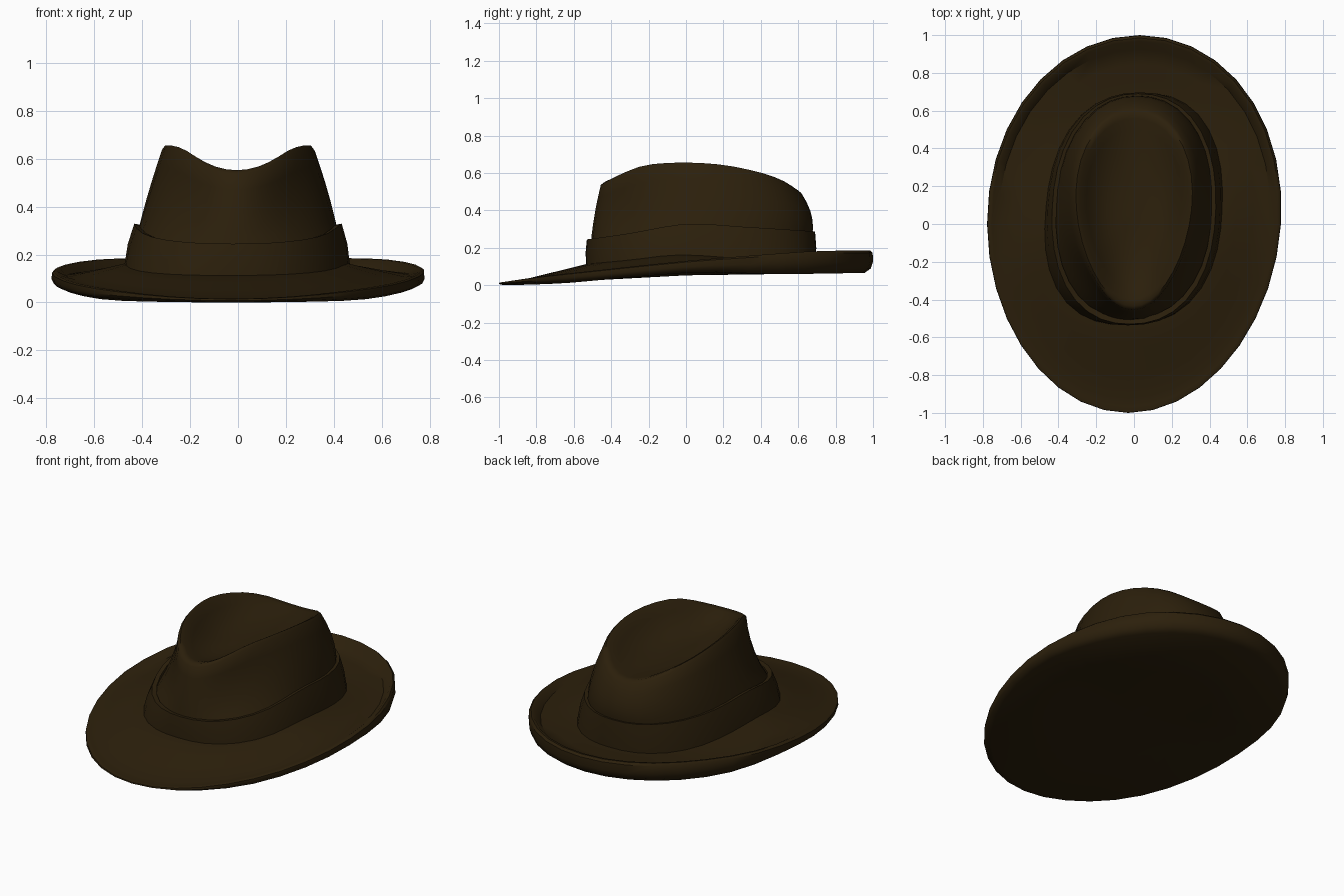
import bpy, bmesh, math

if "Cube" in bpy.data.objects:
    bpy.data.objects.remove(bpy.data.objects["Cube"])

N = 36
ANGLES = [2 * math.pi * i / N for i in range(N)]

felt = bpy.data.materials.new("dark olive brown felt")
felt.diffuse_color = (0.0250, 0.0142, 0.0035, 1)
felt.use_nodes = True
felt.node_tree.nodes["Principled BSDF"].inputs["Base Color"].default_value = felt.diffuse_color


def curve(points, v):
    """Smooth interpolation through (position, value) pairs."""
    if v <= points[0][0]:
        return points[0][1]
    for i in range(len(points) - 1):
        (a, za), (b, zb) = points[i], points[i + 1]
        if v <= b:
            p0 = points[i - 1] if i else points[i]
            p3 = points[i + 2] if i + 2 < len(points) else points[i + 1]
            ma = (zb - p0[1]) / (b - p0[0]) * (b - a)
            mb = (p3[1] - za) / (p3[0] - a) * (b - a)
            t = (v - a) / (b - a)
            return ((2*t**3 - 3*t**2 + 1) * za + (t**3 - 2*t**2 + t) * ma
                    + (3*t**2 - 2*t**3) * zb + (t**3 - t**2) * mb)
    return points[-1][1]


def egg(t, a, b, cy, taper, shear, power=2.0):
    """Point on an egg outline: taper narrows the front, power > 2 squares it."""
    c, s = math.cos(t), math.sin(t)
    k = (abs(c)**power + abs(s)**power) ** (-1 / power)
    x, y = a * c * k * (1 + taper * s), b * s * k
    return x + shear * y, cy + y


def mix(p, q, k):
    return tuple(u + (v - u) * k for u, v in zip(p, q))


def loft(name, rings, cap_start=False, cap_end=False, angle=42):
    bm = bmesh.new()
    rows = [[bm.verts.new(p) for p in r] for r in rings]
    for r0, r1 in zip(rows, rows[1:]):
        for i in range(N):
            j = (i + 1) % N
            bm.faces.new((r0[i], r0[j], r1[j], r1[i]))
    for use, row in ((cap_start, rows[0]), (cap_end, rows[-1])):
        if use:
            c = bm.verts.new([sum(v.co[k] for v in row) / N for k in range(3)])
            for i in range(N):
                tri = (row[i], row[(i + 1) % N], c)
                bm.faces.new(tri if row is rows[-1] else tri[::-1])
    me = bpy.data.meshes.new(name)
    bm.to_mesh(me)
    bm.free()
    me.materials.append(felt)
    ob = bpy.data.objects.new(name, me)
    bpy.context.collection.objects.link(ob)
    bpy.ops.object.select_all(action='DESELECT')
    ob.select_set(True)
    bpy.context.view_layer.objects.active = ob
    bpy.ops.object.shade_smooth_by_angle(angle=math.radians(angle))
    return ob


# Height curves along the length of the hat (front -1, back +1)
EDGE_LOW = [(-1, 0), (-.7, .010), (-.5, .026), (-.2, .052), (.1, .070), (.5, .06), (1, .066)]
EDGE_TOP = [(-1, .016), (-.8, .045), (-.5, .078), (0, .130), (.4, .162), (.7, .182), (1, .186)]
BAND_LOW = [(-.53, .113), (-.3, .135), (-.05, .162), (.2, .150), (.45, .128), (.69, .115)]
BAND_TOP = [(-.53, .245), (-.3, .278), (0, .328), (.3, .313), (.69, .288)]
RIDGE = [(-.45, .545), (-.3, .615), (-.2, .645), (0, .656), (.2, .643),
         (.4, .602), (.52, .558), (.61, .50)]


def band_low(t, s=1.0):
    x, y = egg(t, .468 * s, .615 * s, .08, -.03, .065, 2.4)
    return x, y, curve(BAND_LOW, y)


def band_top(t, s=1.0):
    x, y = egg(t, .433 * s, .61 * s, .08, -.01, .035, 2.25)
    return x, y, curve(BAND_TOP, y)


# Brim: closed underside, rolled edge that turns up toward the back
def brim_ring(scale, height, lip=0.0):
    ring = []
    for t in ANGLES:
        x, y = egg(t, .778, 1, 0, .045, .03)
        lo, hi = curve(EDGE_LOW, y), curve(EDGE_TOP, y)
        drop = lip * max(0, min(1, (y + .3) / .9))
        ring.append((x * scale, y * scale, lo + (hi - lo) * height - drop))
    return ring


lip_ring = brim_ring(.925, 1.0, .047)
seat = [band_low(t) for t in ANGLES]
# innermost underside ring follows the slope of the rim
inner = [(x, y, curve(EDGE_LOW, y)) for x, y, z in brim_ring(.5, 0)]
rings = [inner, brim_ring(.955, 0), brim_ring(.988, .2), brim_ring(1, .5),
         brim_ring(.998, .9), brim_ring(.985, 1), brim_ring(.968, .98), lip_ring]
for k in (.35, .7, 1):
    rings.append([mix(p, q, k) for p, q in zip(lip_ring, seat)])
rings.append([(x * .95, y * .95, z) for x, y, z in seat])
loft("brim", rings, cap_start=True)

# Hat band: slightly outset sleeve with a small top ledge
low = [band_low(t) for t in ANGLES]
top = [band_top(t) for t in ANGLES]
loft("hat_band", [
    [(x, y, z - .01) for x, y, z in low],
    [tuple(a + d for a, d in zip(mix(p, q, .5), (.006 * math.cos(t), .004 * math.sin(t), 0)))
     for p, q, t in zip(low, top, ANGLES)],
    top,
    [band_top(t, .95)[:2] + (band_top(t)[2] - .004,) for t in ANGLES],
])


# Crown: walls lean in to a teardrop ridge, then a smooth dent inside it
def ridge(t, s=1.0):
    x, y = egg(t, .305, .515, .08, .15, .01)
    return x * s, .08 + (y - .08) * s, curve(RIDGE, y)


FLOOR = .49
wall_base = [band_top(t, .968) for t in ANGLES]
wall_base = [(x, y, z - .04) for x, y, z in wall_base]
shoulder = [(x, y, z - .016) for x, y, z in (ridge(t, 1.04) for t in ANGLES)]
crown = [wall_base]
for k in (.2, .4, .6, .8):
    ring = []
    for t, p, q in zip(ANGLES, wall_base, shoulder):
        x, y, z = mix(p, q, k)
        belly = 4 * k * (1 - k)
        # fuller at the back, pinched at the two front corners
        pinch = max(0, -math.sin(2 * abs(math.atan2(math.cos(t), math.sin(t))))) ** 2
        full = .04 * max(0, math.sin(t)) + .012
        f = 1 + belly * (full - .075 * pinch)
        ring.append((x * f, .08 + (y - .08) * f, z))
    crown.append(ring)
crown += [shoulder, [ridge(t) for t in ANGLES]]
for s, w in ((.93, .92), (.82, .65), (.66, .33), (.45, .11), (.22, .02)):
    crown.append([(x, y, FLOOR + (z - FLOOR) * w) for x, y, z in (ridge(t, s) for t in ANGLES)])
loft("crown", crown, cap_end=True, angle=60)
